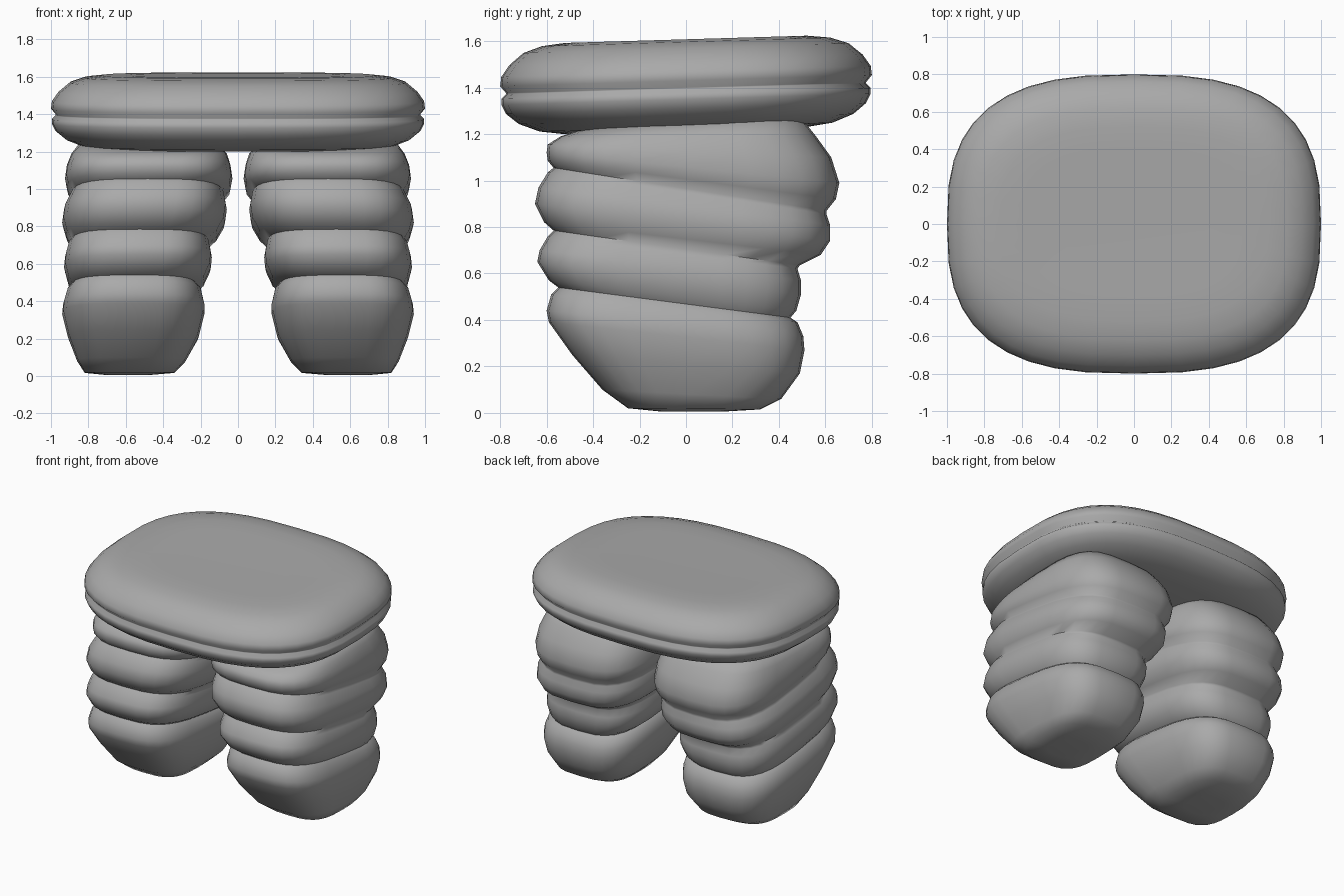
import bpy, bmesh, math

grey = bpy.data.materials.new("soft grey")
grey.diffuse_color = (0.4, 0.4, 0.4, 1)


def loft(name, rings, power, segments):
    """Skin rounded-box rings given as (x0, x1, y0, y1, z_front, z_back)."""
    bm = bmesh.new()
    loops = []
    for x0, x1, y0, y1, zf, zb in rings:
        loop = []
        for i in range(segments):
            a = 2 * math.pi * i / segments
            c, s = math.cos(a), math.sin(a)
            u = math.copysign(abs(c) ** (2 / power), c)
            v = math.copysign(abs(s) ** (2 / power), s)
            t = (v + 1) / 2
            loop.append(bm.verts.new(((x0 + x1) / 2 + u * (x1 - x0) / 2,
                                      y0 + t * (y1 - y0), zf + t * (zb - zf))))
        loops.append(loop)
    for a, b in zip(loops, loops[1:]):
        for i in range(segments):
            j = (i + 1) % segments
            bm.faces.new((a[i], a[j], b[j], b[i]))
    bm.faces.new(loops[0][::-1])
    bm.faces.new(loops[-1])
    bmesh.ops.recalc_face_normals(bm, faces=bm.faces)
    mesh = bpy.data.meshes.new(name)
    bm.to_mesh(mesh)
    bm.free()
    mesh.materials.append(grey)
    obj = bpy.data.objects.new(name, mesh)
    bpy.context.collection.objects.link(obj)
    bpy.ops.object.select_all(action='DESELECT')
    obj.select_set(True)
    bpy.context.view_layer.objects.active = obj
    bpy.ops.object.shade_smooth_by_angle(angle=math.radians(65))
    return obj


# Seat cushion: (inset from the rim, height), gently rising to the back
profile = [(0.55, 1.215), (0.28, 1.215), (0.17, 1.23), (0.08, 1.265), (0.025, 1.31),
           (0.005, 1.35), (0.005, 1.375), (0.025, 1.395), (0.025, 1.40), (0.0, 1.43),
           (0.005, 1.47), (0.04, 1.52), (0.10, 1.57), (0.18, 1.597), (0.28, 1.608),
           (0.42, 1.608), (0.60, 1.604)]
seat = []
for d, z in profile:
    rise = 0.03 * (0.8 - d)
    seat.append((d - 1, 1 - d, d - 0.8, 0.8 - d, z - rise, z + rise))
loft("seat", seat, 2.75, 40)

# Leg: four stacked rolls, tilted down toward the back
leg = [
    (0.48, 0.70, -0.10, 0.15, 0.005, 0.005),
    (0.34, 0.82, -0.25, 0.32, 0.02, 0.015),
    (0.28, 0.86, -0.36, 0.41, 0.10, 0.06),
    (0.21, 0.91, -0.49, 0.49, 0.25, 0.17),
    (0.18, 0.94, -0.59, 0.51, 0.39, 0.27),
    (0.18, 0.935, -0.60, 0.505, 0.44, 0.33),
    (0.195, 0.915, -0.58, 0.48, 0.51, 0.39),
    (0.22, 0.89, -0.55, 0.45, 0.54, 0.41),
    (0.18, 0.91, -0.59, 0.475, 0.57, 0.44),
    (0.145, 0.93, -0.64, 0.495, 0.65, 0.51),
    (0.14, 0.925, -0.63, 0.495, 0.70, 0.57),
    (0.15, 0.91, -0.595, 0.48, 0.76, 0.62),
    (0.155, 0.895, -0.57, 0.49, 0.785, 0.635),
    (0.11, 0.92, -0.61, 0.58, 0.82, 0.68),
    (0.07, 0.94, -0.65, 0.62, 0.90, 0.74),
    (0.06, 0.93, -0.635, 0.62, 0.97, 0.81),
    (0.07, 0.90, -0.595, 0.605, 1.035, 0.855),
    (0.075, 0.89, -0.57, 0.605, 1.055, 0.87),
    (0.04, 0.915, -0.595, 0.645, 1.085, 0.92),
    (0.03, 0.925, -0.60, 0.66, 1.12, 0.99),
    (0.04, 0.915, -0.595, 0.625, 1.155, 1.10),
    (0.06, 0.89, -0.54, 0.56, 1.19, 1.19),
    (0.11, 0.85, -0.45, 0.50, 1.22, 1.265),
]
for name, side in (("right_leg", 1), ("left_leg", -1)):
    rings = [(min(side * a, side * b), max(side * a, side * b), *rest)
             for a, b, *rest in leg]
    loft(name, rings, 3.2, 28)
